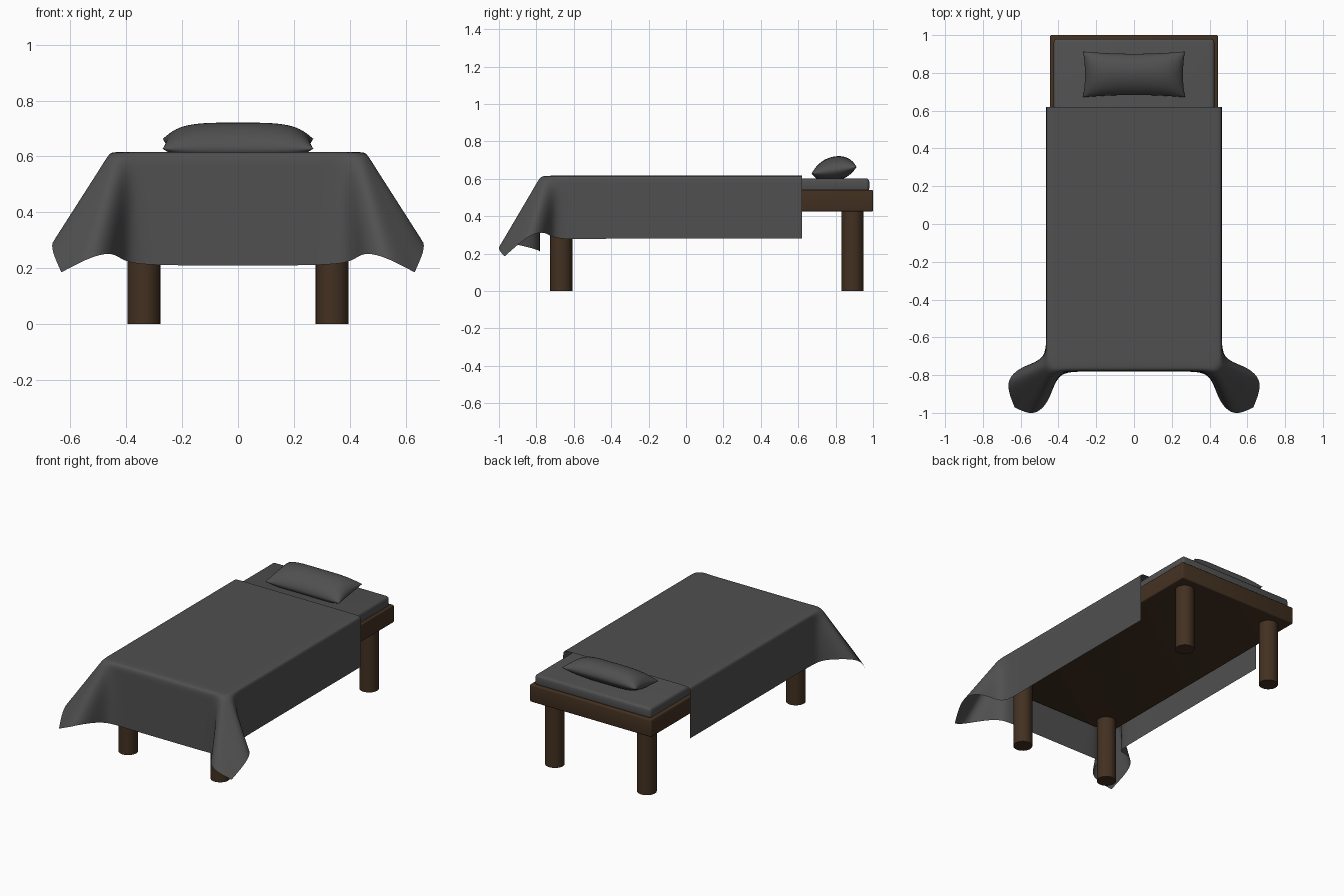
import bpy, bmesh, math

if "Cube" in bpy.data.objects:
    bpy.data.objects.remove(bpy.data.objects["Cube"])


def material(name, rgb):
    m = bpy.data.materials.new(name)
    m.diffuse_color = (*rgb, 1)
    m.use_nodes = True
    m.node_tree.nodes["Principled BSDF"].inputs["Base Color"].default_value = m.diffuse_color
    return m


wood = material("dark_wood", (0.055, 0.03, 0.015))
cloth = material("grey_cloth", (0.08, 0.08, 0.08))


def smooth(ob, angle=40):
    bpy.ops.object.select_all(action='DESELECT')
    ob.select_set(True)
    bpy.context.view_layer.objects.active = ob
    bpy.ops.object.shade_smooth_by_angle(angle=math.radians(angle))


def from_bmesh(name, bm, mat):
    bmesh.ops.recalc_face_normals(bm, faces=bm.faces)
    me = bpy.data.meshes.new(name)
    bm.to_mesh(me)
    bm.free()
    ob = bpy.data.objects.new(name, me)
    bpy.context.collection.objects.link(ob)
    me.materials.append(mat)
    return ob


def box(name, lo, hi, bevel, mat):
    bm = bmesh.new()
    bmesh.ops.create_cube(bm, size=1)
    for v in bm.verts:
        v.co = [(a + b) / 2 + c * (b - a) for a, b, c in zip(lo, hi, v.co)]
    bmesh.ops.bevel(bm, geom=bm.edges[:], offset=bevel, segments=3,
                    profile=0.5, affect='EDGES')
    smooth(from_bmesh(name, bm, mat))


# Frame and mattress
box("bed_frame", (-0.445, -0.765, 0.425), (0.445, 1.0, 0.54), 0.008, wood)
box("mattress", (-0.425, -0.745, 0.53), (0.425, 0.98, 0.602), 0.018, cloth)

# Four round legs
for end, y in (("front", -0.667), ("back", 0.89)):
    for side, x in (("left", -0.337), ("right", 0.337)):
        bpy.ops.mesh.primitive_cylinder_add(vertices=32, radius=0.059, depth=0.43,
                                            location=(x, y, 0.215))
        leg = bpy.context.object
        leg.name = f"{end}_{side}_leg"
        leg.data.materials.append(wood)
        smooth(leg)

# Pillow: two puffed sheets joined along a tilted seam
bm = bmesh.new()
for sign in (1, -1):
    sheet = bmesh.ops.create_grid(bm, x_segments=28, y_segments=20, size=1)["verts"]
    for p in sheet:
        u, v = math.sin(p.co.x * math.pi / 2), math.sin(p.co.y * math.pi / 2)
        puff = max(0, (1 - u ** 4) * (1 - v * v)) ** 0.55
        seam = 0.645 + 0.018 * v
        z = seam + (0.074 if sign > 0 else -0.06) * puff
        p.co = (0.27 * u * (1 - 0.04 * (1 - v * v)),
                0.792 + 0.121 * v * (1 - 0.1 * (1 - u * u)), max(0.6, z))
bmesh.ops.remove_doubles(bm, verts=bm.verts[:], dist=0.0005)
smooth(from_bmesh("pillow", bm, cloth), 60)

# Blanket: bed edge (x, y) paired with hanging hem (x, y, z), right half, head to foot
half = [
    (0.465, 0.62, 0.465, 0.62, 0.28),
    (0.465, 0.10, 0.465, 0.10, 0.28),
    (0.465, -0.50, 0.465, -0.50, 0.28),
    (0.465, -0.62, 0.462, -0.65, 0.275),
    (0.465, -0.68, 0.485, -0.725, 0.29),
    (0.462, -0.72, 0.59, -0.75, 0.315),
    (0.455, -0.75, 0.69, -0.83, 0.31),
    (0.45, -0.765, 0.632, -0.97, 0.185),
    (0.435, -0.775, 0.53, -1.022, 0.24),
    (0.41, -0.78, 0.445, -0.94, 0.26),
    (0.37, -0.78, 0.41, -0.79, 0.22),
    (0.30, -0.78, 0.30, -0.78, 0.21),
    (0.10, -0.78, 0.10, -0.78, 0.21),
]
path = half + [(-a, b, -c, d, e) for a, b, c, d, e in reversed(half)]
TOP = 0.616
bm = bmesh.new()
crease = bm.verts.layers.float.new("crease_vert")
columns = []
for ex, ey, hx, hy, hz in path:
    col = [bm.verts.new((ex * 0.92, ey * 0.945 if ey < 0 else ey, TOP))]
    for t in (0, 0.14, 0.38, 0.68, 1):
        col.append(bm.verts.new((ex + (hx - ex) * t, ey + (hy - ey) * t,
                                 TOP + (hz - TOP) * t)))
    columns.append(col)
columns[7][-1][crease] = columns[-8][-1][crease] = 1.0
for a, b in zip(columns, columns[1:]):
    for i in range(len(a) - 1):
        bm.faces.new((a[i], a[i + 1], b[i + 1], b[i]))
bm.faces.new([c[0] for c in columns])
blanket = from_bmesh("blanket", bm, cloth)
sub = blanket.modifiers.new("soft", 'SUBSURF')
sub.levels = sub.render_levels = 3
sub.boundary_smooth = 'PRESERVE_CORNERS'
for poly in blanket.data.polygons:
    poly.use_smooth = True
